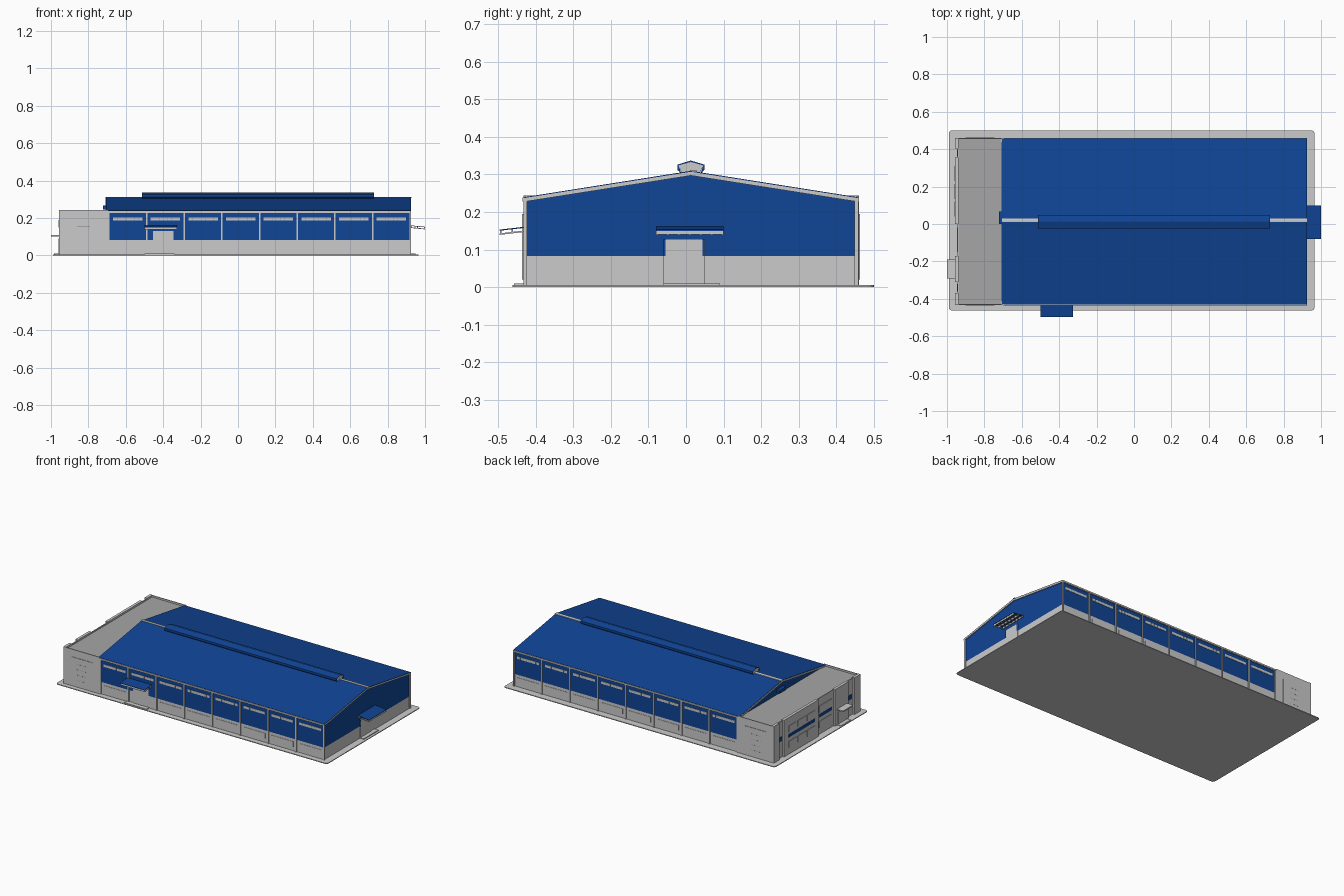
import bpy, bmesh
from mathutils import Vector

if "Cube" in bpy.data.objects:
    bpy.data.objects.remove(bpy.data.objects["Cube"])


def material(name, rgb):
    m = bpy.data.materials.new(name)
    m.diffuse_color = (*rgb, 1)
    m.use_nodes = True
    m.node_tree.nodes["Principled BSDF"].inputs["Base Color"].default_value = m.diffuse_color
    return m


BLUE = material("blue_sheet", (0.005, 0.058, 0.30))
GREY = material("light_grey", (0.60, 0.60, 0.60))
DECK = material("roof_grey", (0.38, 0.38, 0.38))
DARK = material("seam_grey", (0.20, 0.20, 0.20))


def finish(name, bm, mat):
    bmesh.ops.recalc_face_normals(bm, faces=bm.faces)
    me = bpy.data.meshes.new(name)
    bm.to_mesh(me)
    bm.free()
    me.materials.append(mat)
    ob = bpy.data.objects.new(name, me)
    bpy.context.collection.objects.link(ob)
    return ob


def boxes(name, mat, items):
    """One object from boxes given as (x0, x1, y0, y1, z0, z1)."""
    bm = bmesh.new()
    for x0, x1, y0, y1, z0, z1 in items:
        vs = bmesh.ops.create_cube(bm, size=1)["verts"]
        for v in vs:
            v.co = Vector((x0 + (v.co.x + .5) * (x1 - x0),
                           y0 + (v.co.y + .5) * (y1 - y0),
                           z0 + (v.co.z + .5) * (z1 - z0)))
    return finish(name, bm, mat)


def prism(name, mat, profile, a, b, axis="x"):
    """Extrude a (side, z) profile between a and b along x or y."""
    bm = bmesh.new()
    place = (lambda t, s, z: (t, s, z)) if axis == "x" else (lambda t, s, z: (s, t, z))
    ends = [[bm.verts.new(place(t, s, z)) for s, z in profile] for t in (a, b)]
    for e in ends:
        bm.faces.new(e)
    n = len(profile)
    for i in range(n):
        j = (i + 1) % n
        bm.faces.new((ends[0][i], ends[0][j], ends[1][j], ends[1][i]))
    return finish(name, bm, mat)


YC, Y0, Y1 = 0.013, -0.427, 0.453      # hall centre line and long walls
X0, X1 = -0.70, 0.92                   # hall ends

# Ground slab with bevelled corners
slab = boxes("ground_slab", GREY, [(-0.99, 0.965, -0.462, 0.5, 0, 0.005)])
bm = bmesh.new()
bm.from_mesh(slab.data)
corners = [e for e in bm.edges if abs(e.verts[0].co.z - e.verts[1].co.z) > 0.004]
bmesh.ops.bevel(bm, geom=corners, offset=0.015, segments=3, profile=0.5, affect="EDGES")
bm.to_mesh(slab.data)
bm.free()

# Hall: grey plinth wall and blue gabled upper wall
boxes("hall_lower_wall", GREY, [(X0, X1, Y0, Y1, 0.005, 0.083)])
prism("hall_upper_wall", BLUE,
      [(Y0, 0.083), (Y1, 0.083), (Y1, 0.229), (YC, 0.299), (Y0, 0.229)], X0, X1)

# Roof: grey edge trim below a thin blue sheet, and a light ridge cap


def roof_profile(y_half, low, thick):
    rise = 0.07
    return [(YC - y_half, low), (YC, low + rise), (YC + y_half, low),
            (YC + y_half, low + thick), (YC, low + rise + thick), (YC - y_half, low + thick)]


prism("roof_trim", GREY, roof_profile(0.445, 0.227, 0.010), X0 - 0.008, X1 + 0.006)
prism("roof_sheet", BLUE, roof_profile(0.443, 0.2365, 0.003), X0 - 0.005, X1 + 0.006)
prism("ridge_cap", GREY, [(YC - 0.002, 0.309), (YC + 0.016, 0.307),
                          (YC + 0.016, 0.311), (YC + 0.005, 0.312), (YC - 0.002, 0.3115)],
      X0 - 0.008, X1 + 0.008)

# Ridge ventilator: light end body with blue hood
prism("ridge_vent_body", GREY, [(YC - 0.022, 0.300), (YC + 0.022, 0.300), (YC + 0.034, 0.325),
                                (YC, 0.335), (YC - 0.034, 0.325)], -0.512, 0.725)
prism("ridge_vent_hood", BLUE, [(YC - 0.026, 0.303), (YC - 0.036, 0.312), (YC - 0.036, 0.326),
                                (YC, 0.337), (YC + 0.036, 0.326), (YC + 0.036, 0.312),
                                (YC + 0.026, 0.303), (YC + 0.033, 0.324), (YC, 0.333),
                                (YC - 0.033, 0.324)], -0.514, 0.727)

# Columns, gutters, strip windows and lower panels on both long walls
cols = [-0.69 + i * 0.2014 for i in range(9)]
for side, yw, s in (("front", Y0, -1), ("back", Y1, 1)):
    def out(x0, x1, d, z0, z1):
        ya, yb = sorted((yw - s * 0.002, yw + s * d))
        return (x0, x1, ya, yb, z0, z1)
    boxes(side + "_columns", GREY, [out(x - 0.004, x + 0.004, 0.006, 0.005, 0.232) for x in cols])
    boxes(side + "_gutter", GREY, [out(X0, X1 + 0.006, 0.008, 0.228, 0.238)])
    bays = list(zip(cols, cols[1:]))
    boxes(side + "_windows", GREY, [out(a + 0.022, b - 0.022, 0.002, 0.187, 0.203) for a, b in bays])
    boxes(side + "_window_bars", DECK,
          [out(a + 0.022 + k * 0.0224, a + 0.0235 + k * 0.0224, 0.003, 0.187, 0.203)
           for a, b in bays for k in range(1, 7)])
    boxes(side + "_lower_panels", GREY, [out(a + 0.022, b - 0.022, 0.002, 0.03, 0.065)
                                         for i, (a, b) in enumerate(bays) if side == "back" or i != 1])

# Corner posts on the right gable
boxes("gable_posts", GREY, [(X1 - 0.004, X1 + 0.004, y - 0.004, y + 0.004, 0.005, 0.23)
                            for y in (Y0, Y1)])

# Doors with frames and steps
boxes("front_door", GREY, [(-0.455, -0.345, Y0 - 0.004, Y0 + 0.01, 0.005, 0.13),
                           (-0.402, -0.398, Y0 - 0.006, Y0, 0.01, 0.125)])
boxes("front_step", GREY, [(-0.50, -0.34, -0.458, Y0, 0.004, 0.010)])
boxes("right_door", GREY, [(X1 - 0.01, X1 + 0.004, -0.06, 0.05, 0.005, 0.128)])
boxes("right_door_jambs", BLUE, [(X1, X1 + 0.006, y, y + 0.005, 0.083, 0.128) for y in (-0.06, 0.044)])
boxes("right_step", GREY, [(X1, 0.95, -0.06, 0.09, 0.004, 0.010)])


# Sloped canopies: blue sheet on an open grey frame
def canopy(name, wall, tip, a, b, axis):
    prism(name + "_sheet", BLUE, [(wall, 0.158), (tip, 0.150), (tip, 0.153), (wall, 0.161)], a, b, axis)
    for i in range(7):
        t = a + (b - a - 0.004) * i / 6
        prism(name + "_rafter", GREY, [(wall, 0.147), (tip, 0.139), (tip, 0.143), (wall, 0.151)],
              t, t + 0.004, axis)
    for f in (0.1, 0.5, 0.95):
        c = wall + (tip - wall) * f
        z = 0.147 - 0.008 * f
        prism(name + "_rail", GREY, [(c - 0.002, z), (c + 0.002, z), (c + 0.002, z + 0.012),
                                     (c - 0.002, z + 0.012)], a, b, axis)


canopy("front_canopy", Y0, -0.497, -0.50, -0.325, "x")
canopy("right_canopy", X1, 1.0, -0.08, 0.10, "y")

# Annex: body, flat roof deck and parapet
AX, AY0, AY1 = -0.944, -0.433, 0.460
boxes("annex_body", GREY, [(AX, X0 + 0.005, AY0, AY1, 0.005, 0.228)])
boxes("annex_roof", DECK, [(AX + 0.006, X0, AY0 + 0.006, AY1 - 0.006, 0.227, 0.232)])
boxes("annex_parapet", GREY, [(AX, AX + 0.006, AY0, AY1, 0.226, 0.240),
                              (AX, X0 + 0.005, AY0, AY0 + 0.006, 0.226, 0.243),
                              (AX, X0 + 0.005, AY1 - 0.006, AY1, 0.226, 0.243)])

# Raised wall blocks on the annex end
boxes("annex_piers", GREY, [(-0.956, AX + 0.006, a, b, 0.005, 0.244) for a, b in
                            ((0.405, AY1), (0.0, 0.355), (-0.31, -0.17), (AY0, -0.37))])

# Annex end glazing, door and entrance canopy
boxes("annex_blue_panels", BLUE, [(-0.946, AX, 0.362, 0.398, 0.11, 0.14),
                                  (-0.946, AX, -0.15, -0.02, 0.115, 0.135),
                                  (-0.946, AX, -0.36, -0.32, 0.11, 0.14),
                                  (-0.958, -0.955, 0.04, 0.31, 0.115, 0.135)])
boxes("annex_windows", GREY, [(-0.947, AX, -0.15, -0.02, z, z + 0.04) for z in (0.05, 0.15)]
      + [(-0.959, -0.955, 0.04 + k * 0.095, 0.12 + k * 0.095, z, z + 0.04)
         for k in range(3) for z in (0.05, 0.15)])
boxes("annex_door", GREY, [(-0.960, -0.955, -0.28, -0.20, 0.005, 0.09)])
boxes("annex_canopy", GREY, [(-1.0, -0.95, -0.292, -0.19, 0.101, 0.109)])
boxes("annex_step", GREY, [(-0.985, -0.95, -0.292, -0.19, 0.004, 0.009)])

# Large framed panels on the annex front and back
for side, y in (("front", AY0), ("back", AY1)):
    boxes("annex_%s_panel" % side, GREY, [(-0.90, -0.745, y - 0.003, y + 0.003, 0.02, 0.195)])
    boxes("annex_%s_seams" % side, DARK, [(-0.86, -0.79, y - 0.0034, y + 0.0034, z, z + 0.001)
                                          for z in (0.05, 0.085, 0.12, 0.155)])

# Small hatch hood on the left gable above the annex roof
boxes("gable_hatch", BLUE, [(-0.722, X0, 0.0, 0.066, 0.246, 0.266)])
